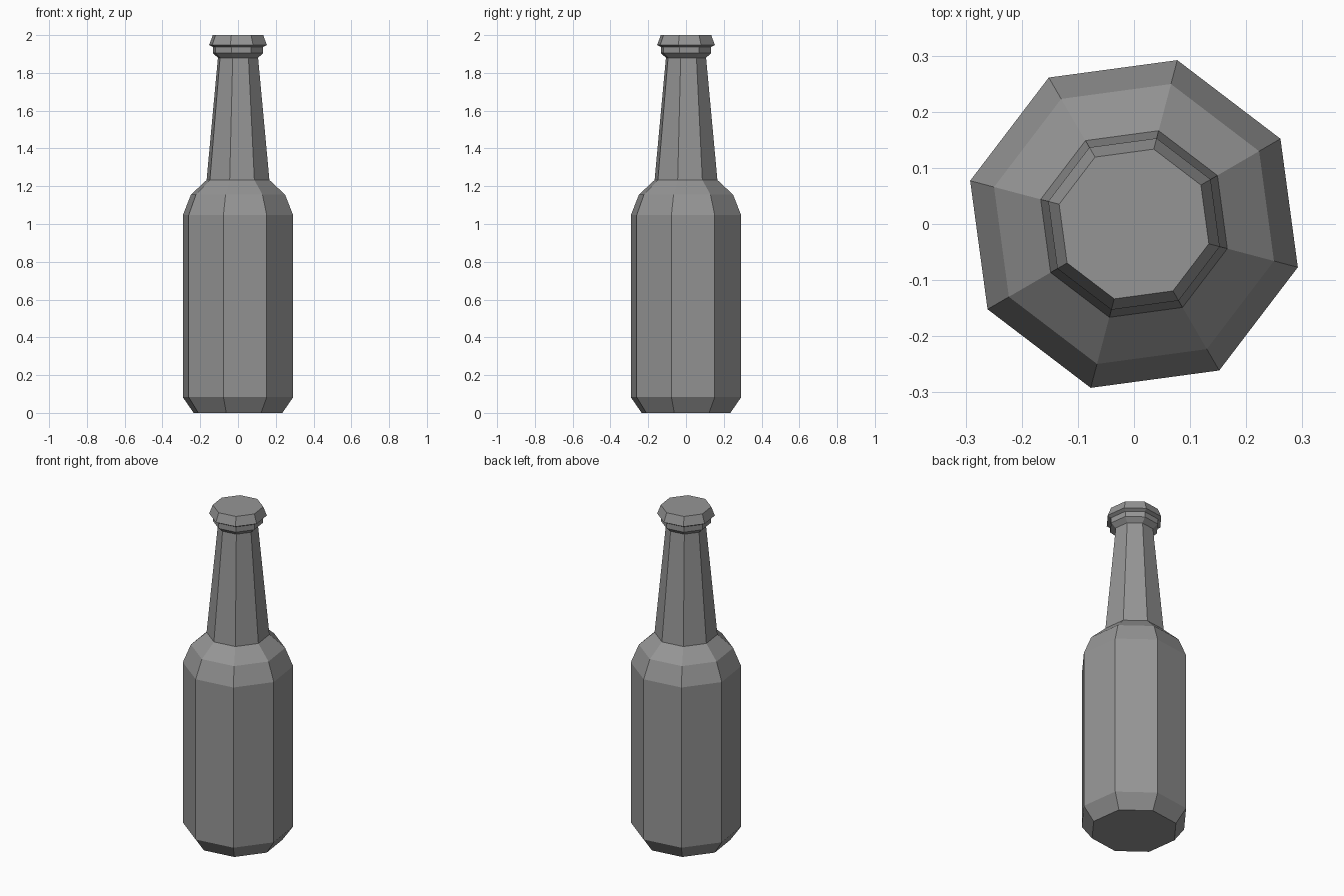
import bpy
import bmesh
from math import cos, sin, tau, radians

cube = bpy.data.objects.get("Cube")
if cube:
    bpy.data.objects.remove(cube, do_unlink=True)

SIDES = 8
TURN = radians(30.2)

glass = bpy.data.materials.new("grey_glass")
glass.use_nodes = True
colour = (0.3, 0.3, 0.3, 1)
glass.diffuse_color = colour
glass.node_tree.nodes["Principled BSDF"].inputs["Base Color"].default_value = colour


def turned(name, profile, bottom=False, top=False):
    """Flat-sided solid of revolution from (radius, height) pairs."""
    bm = bmesh.new()
    angles = [TURN + tau * i / SIDES for i in range(SIDES)]
    rings = [[bm.verts.new((r * cos(a), r * sin(a), z)) for a in angles]
             for r, z in profile]
    for low, high in zip(rings, rings[1:]):
        for i in range(SIDES):
            j = (i + 1) % SIDES
            bm.faces.new((low[i], low[j], high[j], high[i]))
    if bottom:
        bm.faces.new(rings[0][::-1])
    if top:
        bm.faces.new(rings[-1])
    mesh = bpy.data.meshes.new(name)
    bm.to_mesh(mesh)
    bm.free()
    mesh.materials.append(glass)
    obj = bpy.data.objects.new(name, mesh)
    bpy.context.collection.objects.link(obj)
    return obj


# Body with bevelled foot, shoulder, tapering neck and collar
turned("bottle", [(0.243, 0), (0.302, 0.083), (0.302, 1.047), (0.258, 1.155),
                  (0.172, 1.233), (0.11, 1.88), (0.138, 1.905), (0.138, 1.937)],
       bottom=True)

# Crown cap, flared at its lower rim
turned("cap", [(0.138, 1.937), (0.158, 1.948), (0.138, 2)], top=True)
